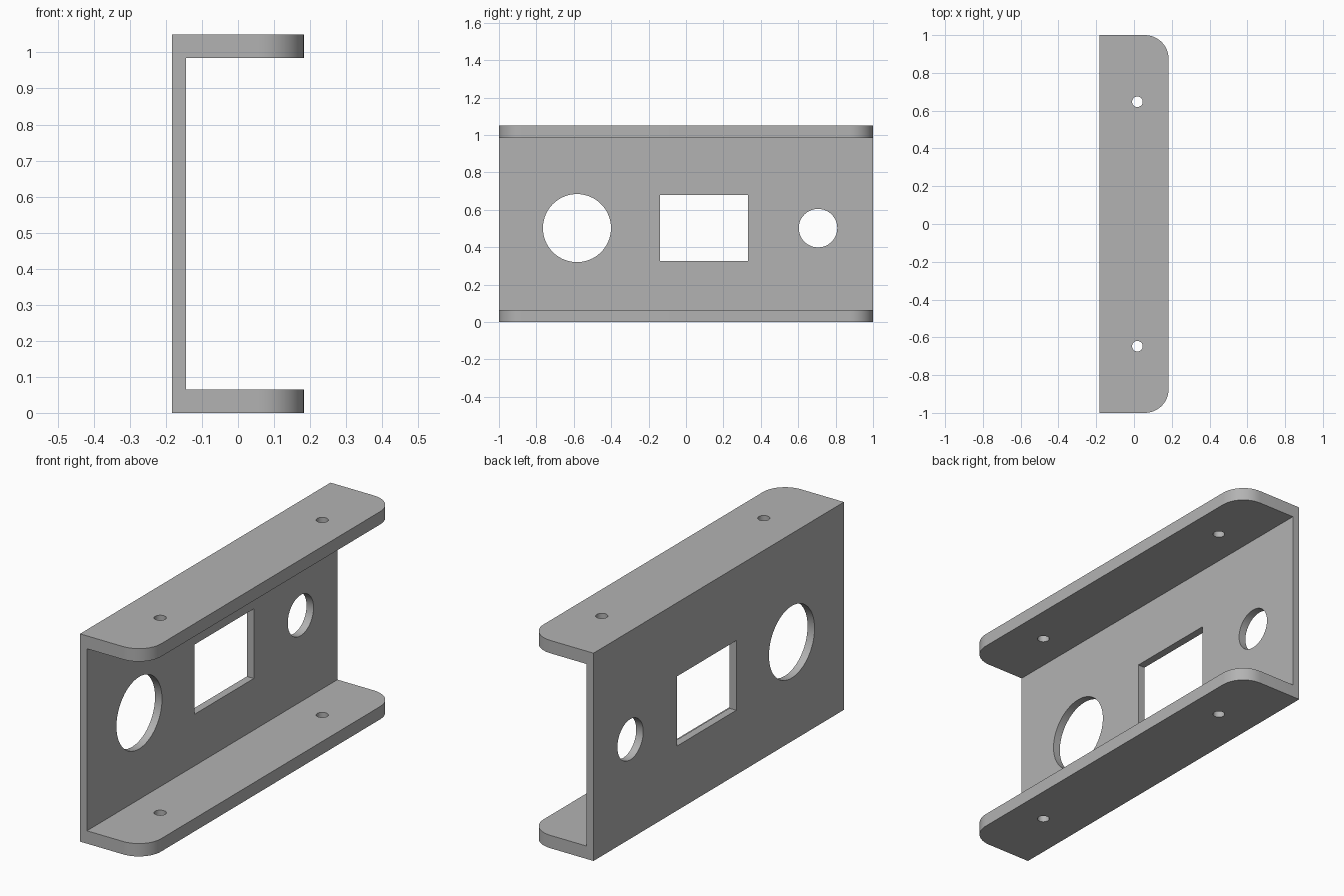
import bpy
import bmesh
from math import pi, radians

cube = bpy.data.objects.get("Cube")
if cube:
    bpy.data.objects.remove(cube, do_unlink=True)

# Overall sizes
X0, X1 = -0.183, 0.183
HEIGHT, WEB, FLANGE = 1.05, 0.039, 0.065
CORNER = 0.125
MID_Z = 0.502

steel = bpy.data.materials.new("grey_steel")
steel.use_nodes = True
grey = (0.45, 0.45, 0.45, 1)
steel.diffuse_color = grey
steel.node_tree.nodes["Principled BSDF"].inputs["Base Color"].default_value = grey


def make_object(name, bm):
    bmesh.ops.recalc_face_normals(bm, faces=bm.faces)
    mesh = bpy.data.meshes.new(name)
    bm.to_mesh(mesh)
    bm.free()
    mesh.materials.append(steel)
    obj = bpy.data.objects.new(name, mesh)
    bpy.context.collection.objects.link(obj)
    return obj


# Channel: C-shaped profile extruded along its length
bm = bmesh.new()
inner = X0 + WEB
profile = [(X0, 0), (X1, 0), (X1, FLANGE), (inner, FLANGE),
           (inner, HEIGHT - FLANGE), (X1, HEIGHT - FLANGE), (X1, HEIGHT), (X0, HEIGHT)]
face = bm.faces.new([bm.verts.new((x, -1, z)) for x, z in profile])
moved = bmesh.ops.extrude_face_region(bm, geom=[face])["geom"]
bmesh.ops.translate(bm, vec=(0, 2, 0),
                    verts=[v for v in moved if isinstance(v, bmesh.types.BMVert)])

# Rounded free corners of both flanges
corners = [e for e in bm.edges
           if all(abs(v.co.x - X1) < 1e-4 for v in e.verts)
           and abs(e.verts[0].co.y - e.verts[1].co.y) < 1e-4]
bmesh.ops.bevel(bm, geom=corners, offset=CORNER, segments=12, profile=0.5, affect='EDGES')
bracket = make_object("channel_bracket", bm)


def cut(name, location, size, sides=0, axis='Z'):
    """Subtract a box, or a cylinder when sides is given."""
    bm = bmesh.new()
    if sides:
        bmesh.ops.create_cone(bm, cap_ends=True, segments=sides,
                              radius1=size[0], radius2=size[0], depth=size[1])
    else:
        bmesh.ops.create_cube(bm, size=1)
        bmesh.ops.scale(bm, vec=size, verts=bm.verts)
    cutter = make_object(name, bm)
    cutter.location = location
    if axis == 'X':
        cutter.rotation_euler.y = pi / 2
    cutter.hide_render = True
    mod = bracket.modifiers.new(name, 'BOOLEAN')
    mod.operation = 'DIFFERENCE'
    mod.solver = 'EXACT'
    mod.object = cutter
    return cutter


# Openings in the web, and screw holes through both flanges
web_x = X0 + WEB / 2
cutters = [
    cut("large_round_opening", (web_x, -0.583, MID_Z), (0.182, 0.2), 64, 'X'),
    cut("small_round_opening", (web_x, 0.706, MID_Z), (0.103, 0.2), 48, 'X'),
    cut("rectangular_opening", (web_x, 0.096, MID_Z), (0.2, 0.472, 0.352)),
]
for y in (-0.647, 0.647):
    cutters.append(cut("screw_hole", (0.018, y, HEIGHT / 2), (0.028, 2), 32))

# Bake the cuts and discard the cutters
bpy.context.view_layer.update()
graph = bpy.context.evaluated_depsgraph_get()
baked = bpy.data.meshes.new_from_object(bracket.evaluated_get(graph))
bracket.modifiers.clear()
bracket.data = baked
for cutter in cutters:
    bpy.data.objects.remove(cutter, do_unlink=True)

# Smooth the curved walls, keep hard edges
bpy.ops.object.select_all(action='DESELECT')
bracket.select_set(True)
bpy.context.view_layer.objects.active = bracket
bpy.ops.object.shade_smooth_by_angle(angle=radians(30))
